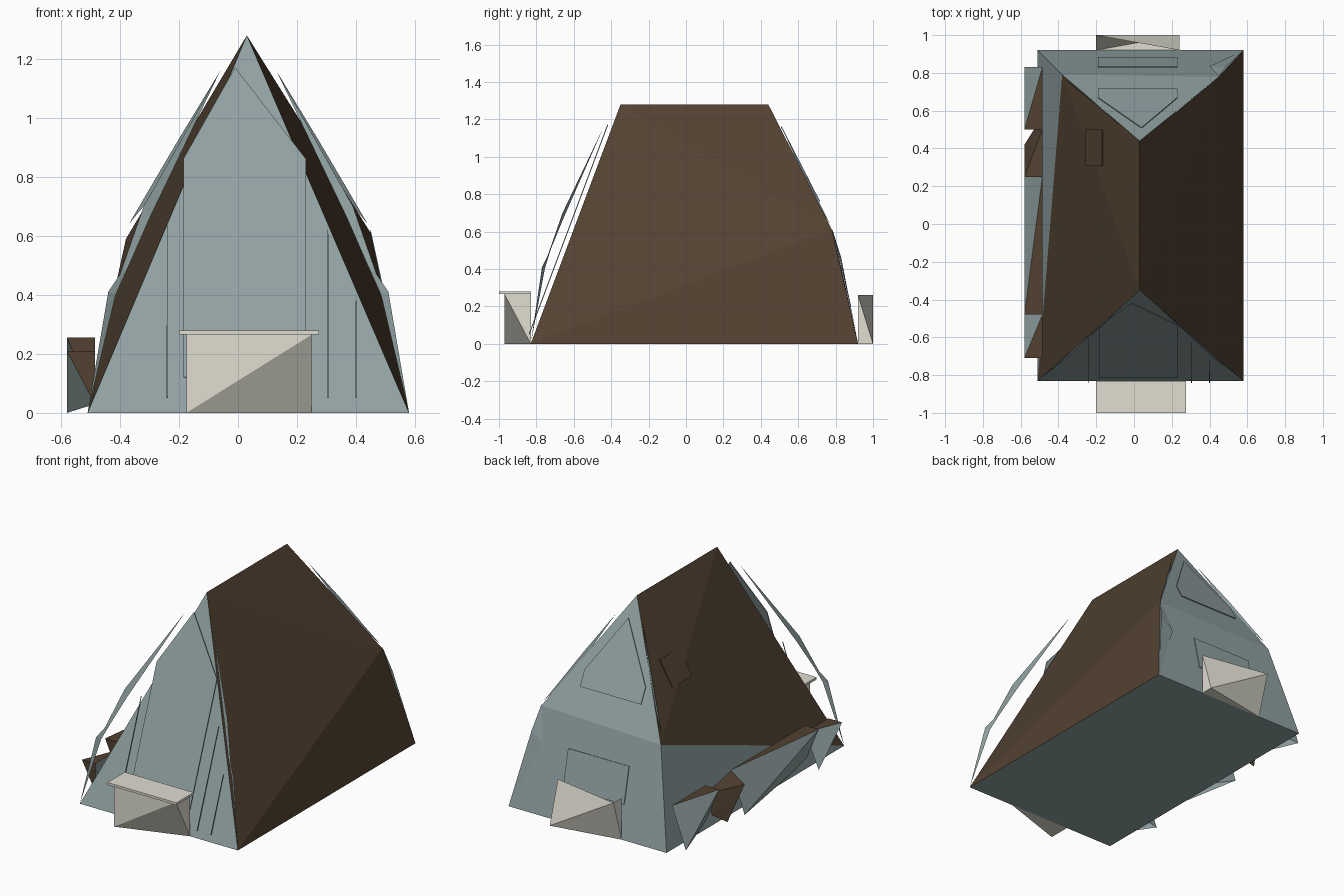
import bpy, bmesh
from mathutils import Vector

if "Cube" in bpy.data.objects:
    bpy.data.objects.remove(bpy.data.objects["Cube"])

def material(name, rgb):
    m = bpy.data.materials.new(name)
    m.diffuse_color = (*rgb, 1)
    m.use_nodes = True
    m.node_tree.nodes["Principled BSDF"].inputs["Base Color"].default_value = m.diffuse_color
    return m

GREY = material("blue grey wall", (0.285, 0.361, 0.365))
BROWN = material("dark brown roof", (0.084, 0.053, 0.030))
CREAM = material("cream stone", (0.75, 0.73, 0.64))
CX = 0.035  # ridge line, the house's own mirror axis

def build(name, verts, faces, mats, brown=(), closed=False):
    me = bpy.data.meshes.new(name)
    me.from_pydata(verts, [], faces)
    for m in mats:
        me.materials.append(m)
    for i in brown:
        me.polygons[i].material_index = 1
    if closed:
        bm = bmesh.new()
        bm.from_mesh(me)
        bmesh.ops.recalc_face_normals(bm, faces=bm.faces)
        bm.to_mesh(me)
        bm.free()
    ob = bpy.data.objects.new(name, me)
    bpy.context.collection.objects.link(ob)
    return ob

def plate(name, pts, mat, thick=0.005):
    """Flat polygon with a slight thickness; pts run counter-clockwise from outside."""
    p = [Vector(q) for q in pts]
    n = (p[1] - p[0]).cross(p[2] - p[0]).normalized() * thick
    k = len(p)
    faces = [list(range(k))[::-1], list(range(k, 2 * k))]
    faces += [[i, (i + 1) % k, k + (i + 1) % k, k + i] for i in range(k)]
    return build(name, p + [q + n for q in p], faces, [mat], closed=True)

# House body: steep roof faces, leaning gables, left wall and floor
body = [(-.51, -.83, 0), (.58, -.83, 0), (.58, .92, 0), (-.51, .92, 0),
        (.03, -.35, 1.28), (.03, .44, 1.28),
        (-.38, .79, .59), (.45, .78, .61)]
faces = [(0, 4, 6), (4, 5, 6), (1, 7, 4), (4, 7, 5), (1, 2, 7),  # roof
         (0, 1, 4), (0, 6, 3), (2, 3, 6, 7), (7, 6, 5), (0, 3, 2, 1)]
build("house_body", body, faces, [GREY, BROWN], brown=range(5), closed=True)

# Curved bargeboards standing off both ends of the roof
def bargeboard(name, outer, inner):
    for side, label in ((1, "left"), (-1, "right")):
        pts = [((x if side == 1 else 2 * CX - x), y, z) for x, y, z in outer + inner]
        n = len(outer)
        fs = [(0, 1, n)]
        fs += [(i, i + 1, n + min(i, len(inner) - 1), n + i - 1) for i in range(1, n - 2)]
        fs.append((n - 2, n - 1, n + len(inner) - 1))
        if side == -1:
            fs = [f[::-1] for f in fs]
        build(f"{name}_{label}", pts, fs, [GREY])

bargeboard("front_bargeboard",
           [(-.51, -.83, 0), (-.44, -.77, .41), (-.40, -.74, .47), (-.32, -.66, .70), (-.06, -.44, 1.16)],
           [(-.415, -.755, .40), (-.37, -.725, .50), (-.30, -.66, .66)])
bargeboard("back_bargeboard",
           [(-.37, .77, .64), (-.30, .71, .76), (-.20, .63, .93), (-.06, .51, 1.16)],
           [(-.28, .70, .75), (-.18, .62, .92)])

# Bulging lower corner of the back gable
build("back_corner_board", [(.58, .92, 0), (.485, .83, .46), (.45, .78, .62), (.40, .835, .40)],
      [(0, 1, 3), (1, 2, 3)], [GREY])

# Large gable panels
def front_y(z):
    return -.855 + .375 * z

def back_y(z):
    return .795 - .515 * (z - .6)

plate("front_gable_panel", [(x, front_y(z), z) for x, z in
      ((-.185, .12), (.23, .12), (.23, .86), (-.01, 1.17), (-.185, .86))], GREY)
plate("back_gable_panel", [(x, back_y(z), z) for x, z in
      ((.23, .76), (-.19, .76), (-.19, .85), (.04, 1.16), (.23, .85))], GREY)
plate("back_window_panel", [(x, .923 - .225 * z, z) for x, z in
      ((.23, .20), (-.19, .20), (-.19, .42), (.23, .42))], GREY)

# Thin upright battens on the front
for i, (x, top) in enumerate(((-.24, .66), (.305, .62), (.40, .38))):
    plate(f"front_batten_{i}", [(x - .002, front_y(.05), .05), (x + .002, front_y(.05), .05),
          (x + .001, front_y(top), top), (x - .001, front_y(top), top)], GREY)

# Skylight on the left roof slope
a, b, c = Vector(body[4]), Vector(body[5]), Vector(body[6])
nrm = (b - a).cross(c - a)
def slope(x, y):
    return (x, y, a.z - (nrm.x * (x - a.x) + nrm.y * (y - a.y)) / nrm.z)
plate("skylight", [slope(x, y) for x, y in ((-.255, .31), (-.165, .31), (-.165, .50), (-.255, .50))], BROWN)

# Front porch wedge with its slab
build("front_porch",
      [(-.175, -.97, 0), (-.175, -.97, .265), (.25, -.97, .265), (.25, -.83, 0),
       (.25, -.83, .265), (-.175, -.83, 0), (-.175, -.83, .265)],
      [(0, 2, 1), (0, 3, 2), (2, 3, 4), (1, 2, 4, 6), (0, 1, 6, 5), (0, 5, 3), (3, 5, 6, 4)],
      [CREAM], closed=True)
bpy.ops.mesh.primitive_cube_add(size=1, location=(.0375, -.915, .2725))
slab = bpy.context.object
slab.name = "porch_slab"
slab.scale = (.475, .17, .015)
slab.data.materials.append(CREAM)

# Open-topped back step
build("back_step", [(.24, .92, .26), (-.2, 1, .26), (.24, 1, 0), (-.2, .92, 0), (-.2, .92, .26), (.24, .92, 0)],
      [(0, 1, 2), (2, 1, 3), (1, 4, 3), (0, 2, 5), (2, 3, 5)], [CREAM])

# Wedge bays along the left wall: grey face, brown top and front end
def bay(name, y0, y1, top):
    build(name, [(-.485, y1, top), (-.58, y0, top), (-.58, y1, 0), (-.485, y0, top), (-.485, y0, .03)],
          [(0, 2, 1), (0, 1, 3), (1, 4, 3), (1, 2, 4)], [GREY, BROWN], brown=(1, 2))

bay("left_bay_back", .50, .83, .255)
bay("left_bay_middle", -.48, .25, .255)
bay("left_bay_front", -.71, -.48, .21)
build("left_door", [(-.485, .50, .20), (-.58, .25, .19), (-.58, .42, .02), (-.485, .25, .25), (-.53, .50, .08)],
      [(0, 4, 1), (4, 2, 1), (0, 1, 3)], [BROWN])
